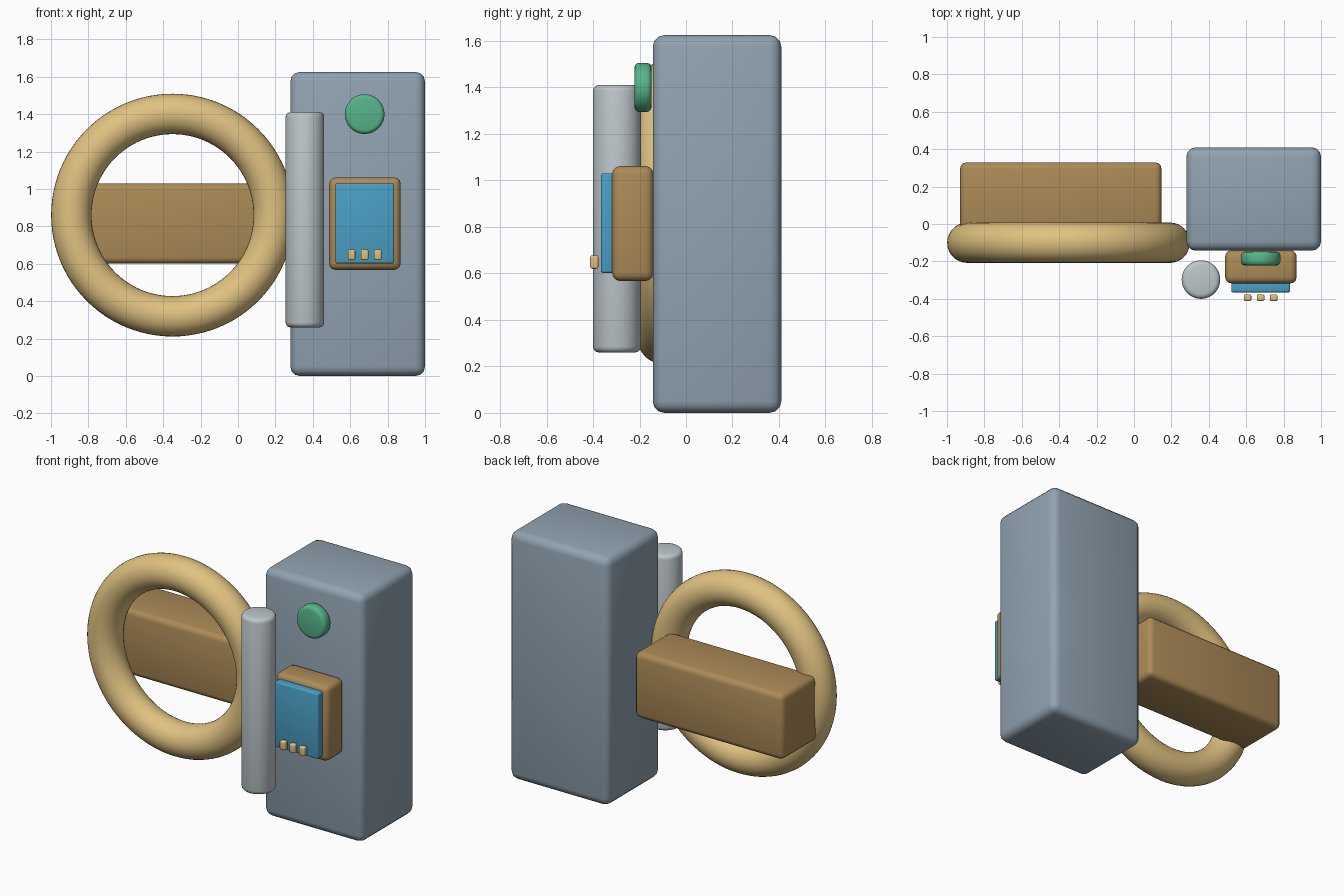
import bpy
import math

if "Cube" in bpy.data.objects:
    bpy.data.objects.remove(bpy.data.objects["Cube"])


def material(name, r, g, b):
    """Flat colour given as 0-255 display values, stored as linear."""
    def lin(c):
        c /= 255
        return c / 12.92 if c <= 0.04045 else ((c + 0.055) / 1.055) ** 2.4
    m = bpy.data.materials.new(name)
    m.diffuse_color = (lin(r), lin(g), lin(b), 1)
    m.use_nodes = True
    m.node_tree.nodes["Principled BSDF"].inputs["Base Color"].default_value = m.diffuse_color
    return m


STEEL = material("blue grey", 145, 163, 177)
WOOD = material("brown", 172, 139, 87)
SAND = material("tan", 224, 194, 129)
SILVER = material("light grey", 190, 199, 204)
GREEN = material("green", 86, 181, 139)
BLUE = material("screen blue", 74, 160, 198)


def finish(name, mat, bevel=0.0):
    """Name, colour, round the edges and smooth the active object."""
    ob = bpy.context.object
    ob.name = name
    ob.data.materials.append(mat)
    if bevel:
        mod = ob.modifiers.new("rounded edges", "BEVEL")
        mod.width = bevel
        mod.segments = 3
        mod.limit_method = "ANGLE"
        bpy.ops.object.modifier_apply(modifier=mod.name)
    bpy.ops.object.shade_smooth_by_angle(angle=math.radians(35))
    return ob


def box(name, xs, ys, zs, mat, bevel):
    """Rounded box from its extents on each axis."""
    spans = (xs, ys, zs)
    bpy.ops.mesh.primitive_cube_add(size=1, location=[(a + b) / 2 for a, b in spans])
    bpy.context.object.scale = [b - a for a, b in spans]
    bpy.ops.object.transform_apply(location=False, rotation=False, scale=True)
    return finish(name, mat, bevel)


def cylinder(name, loc, radius, depth, mat, bevel, rot=(0, 0, 0)):
    bpy.ops.mesh.primitive_cylinder_add(vertices=64, radius=radius, depth=depth,
                                        location=loc, rotation=rot)
    return finish(name, mat, bevel)


# Tall cabinet
box("cabinet", (0.28, 1.0), (-0.143, 0.41), (0, 1.625), STEEL, 0.05)

# Upright ring facing the front, with the beam behind it
bpy.ops.mesh.primitive_torus_add(major_radius=0.541, minor_radius=0.108,
                                 major_segments=96, minor_segments=32,
                                 location=(-0.35, -0.1, 0.86),
                                 rotation=(math.pi / 2, 0, 0))
finish("ring", SAND)
box("beam", (-0.93, 0.147), (-0.04, 0.33), (0.6, 1.03), WOOD, 0.035)

# Vertical post in front of the cabinet edge
cylinder("post", (0.358, -0.297, 0.835), 0.103, 1.15, SILVER, 0.025)

# Round button on the cabinet face
cylinder("round_button", (0.677, -0.185, 1.4), 0.106, 0.074, GREEN, 0.022,
         (math.pi / 2, 0, 0))

# Control panel: housing, screen and three keys
box("panel_housing", (0.487, 0.87), (-0.318, -0.14), (0.567, 1.062), WOOD, 0.035)
box("screen", (0.52, 0.835), (-0.366, -0.306), (0.602, 1.03), BLUE, 0.01)
for i in range(3):
    x = 0.607 + 0.07 * i
    box(f"key_{i + 1}", (x - 0.02, x + 0.02), (-0.412, -0.377), (0.62, 0.677), SAND, 0.008)
